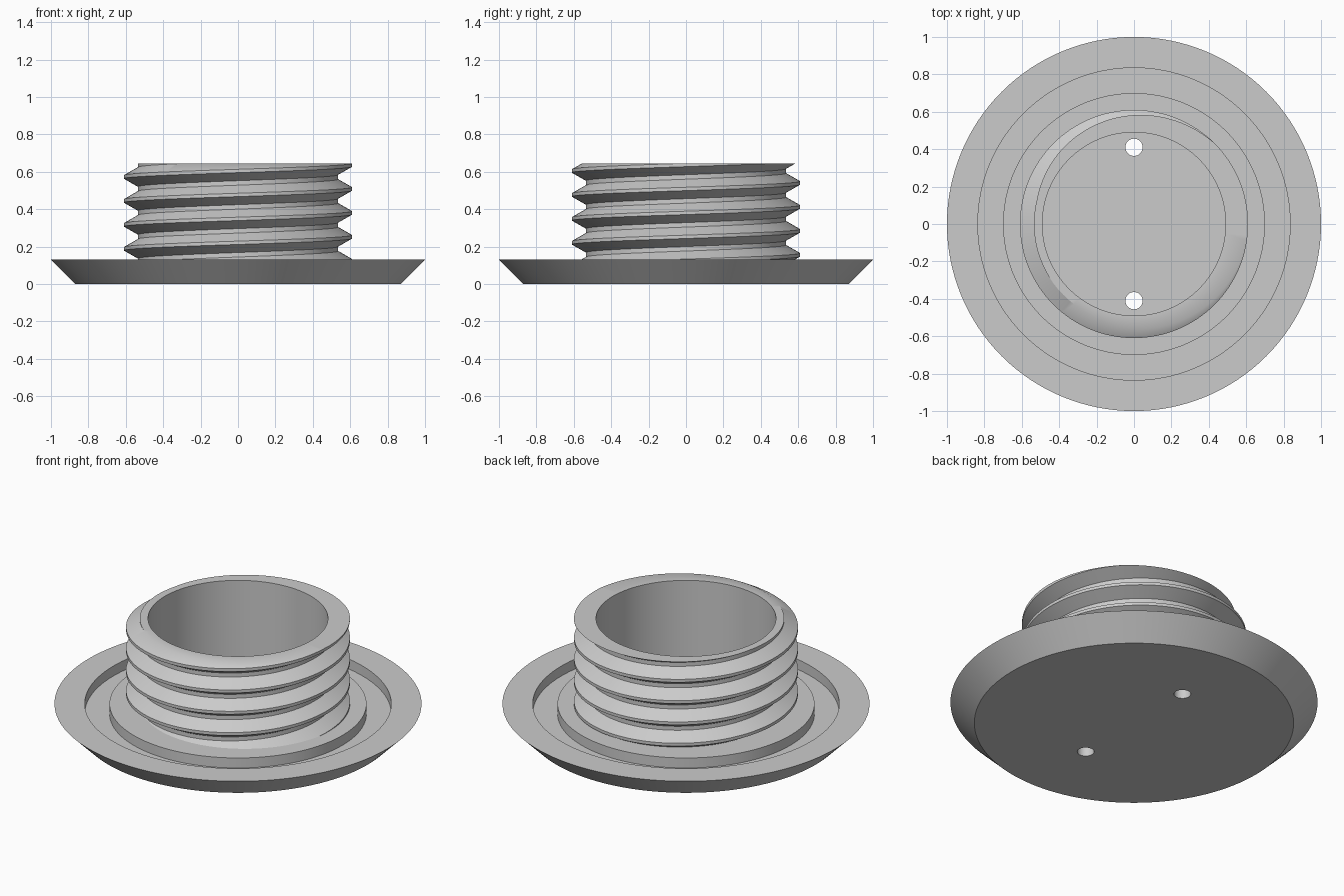
import bpy, bmesh, math
from mathutils import Matrix

cube = bpy.data.objects.get("Cube")
if cube:
    bpy.data.objects.remove(cube)

BASE_TOP, TOP, BORE = 0.13, 0.643, 0.49
PITCH, ROOT, CREST = 0.128, 0.535, 0.61
SEG = 128

grey = bpy.data.materials.new("light grey plastic")
grey.use_nodes = True
colour = (0.6, 0.6, 0.6, 1)
grey.diffuse_color = colour
grey.node_tree.nodes["Principled BSDF"].inputs["Base Color"].default_value = colour


def finish(bm, name):
    bmesh.ops.recalc_face_normals(bm, faces=bm.faces)
    mesh = bpy.data.meshes.new(name)
    bm.to_mesh(mesh)
    bm.free()
    mesh.materials.append(grey)
    obj = bpy.data.objects.new(name, mesh)
    bpy.context.collection.objects.link(obj)
    return obj


def activate(obj):
    bpy.ops.object.select_all(action='DESELECT')
    obj.select_set(True)
    bpy.context.view_layer.objects.active = obj


def smooth(obj):
    activate(obj)
    bpy.ops.object.shade_smooth_by_angle(angle=math.radians(30))


# Flange: tapered disc with a ring groove in its top
profile = [(0.87, 0), (1, BASE_TOP), (0.835, BASE_TOP), (0.835, 0.07),
           (0.70, 0.07), (0.70, BASE_TOP)]
bm = bmesh.new()
rings = []
for r, z in profile:
    rings.append([bm.verts.new((r * math.cos(a), r * math.sin(a), z))
                  for a in (math.tau * i / SEG for i in range(SEG))])
for low, high in zip(rings, rings[1:]):
    for i in range(SEG):
        j = (i + 1) % SEG
        bm.faces.new((low[i], low[j], high[j], high[i]))
bm.faces.new(rings[0])
bm.faces.new(rings[-1])
flange = finish(bm, "flange")

# Two drilled holes through the floor
bm = bmesh.new()
for y in (-0.41, 0.41):
    bmesh.ops.create_cone(bm, cap_ends=True, segments=32, radius1=0.046,
                          radius2=0.046, depth=0.6, matrix=Matrix.Translation((0, y, 0.05)))
cutter = finish(bm, "hole_cutter")
cutter.hide_render = True
drill = flange.modifiers.new("holes", 'BOOLEAN')
drill.object = cutter
drill.solver = 'EXACT'
activate(flange)
bpy.ops.object.modifier_apply(modifier=drill.name)
bpy.data.objects.remove(cutter)
smooth(flange)

# Threaded neck: helical sweep of one thread period, trimmed flat at both ends
bm = bmesh.new()
period = [(CREST, -0.009), (CREST, 0.009), (ROOT, 0.052), (ROOT, 0.076)]
count = SEG * 8
columns = []
for i in range(count):
    a = math.tau * i / SEG
    rise = 0.636 - 6 * PITCH + PITCH * i / SEG
    columns.append([bm.verts.new((r * math.cos(a), r * math.sin(a), rise + z))
                    for r, z in period])
for i in range(count - 1 - SEG):
    here = columns[i] + columns[i + SEG][:1]
    there = columns[i + 1] + columns[i + 1 + SEG][:1]
    for j in range(4):
        bm.faces.new((here[j], there[j], there[j + 1], here[j + 1]))
for z, up in ((BASE_TOP, -1), (TOP, 1)):
    bmesh.ops.bisect_plane(bm, geom=bm.verts[:] + bm.edges[:] + bm.faces[:],
                           plane_co=(0, 0, z), plane_no=(0, 0, up), clear_outer=True)
bmesh.ops.remove_doubles(bm, verts=bm.verts, dist=0.0003)
rim = [e for e in bm.edges if e.is_boundary
       and all(abs(v.co.z - TOP) < 0.001 for v in e.verts)]

# Bore wall, then the flat rim between bore and thread
ring = bmesh.ops.create_circle(bm, segments=SEG, radius=BORE,
                               matrix=Matrix.Translation((0, 0, TOP)))["verts"]
bore_edges = list({e for v in ring for e in v.link_edges})
wall = bmesh.ops.extrude_edge_only(bm, edges=bore_edges)["geom"]
for v in wall:
    if isinstance(v, bmesh.types.BMVert):
        v.co.z = BASE_TOP
bmesh.ops.triangle_fill(bm, use_beauty=True, edges=rim + bore_edges, normal=(0, 0, 1))
smooth(finish(bm, "threaded_neck"))
